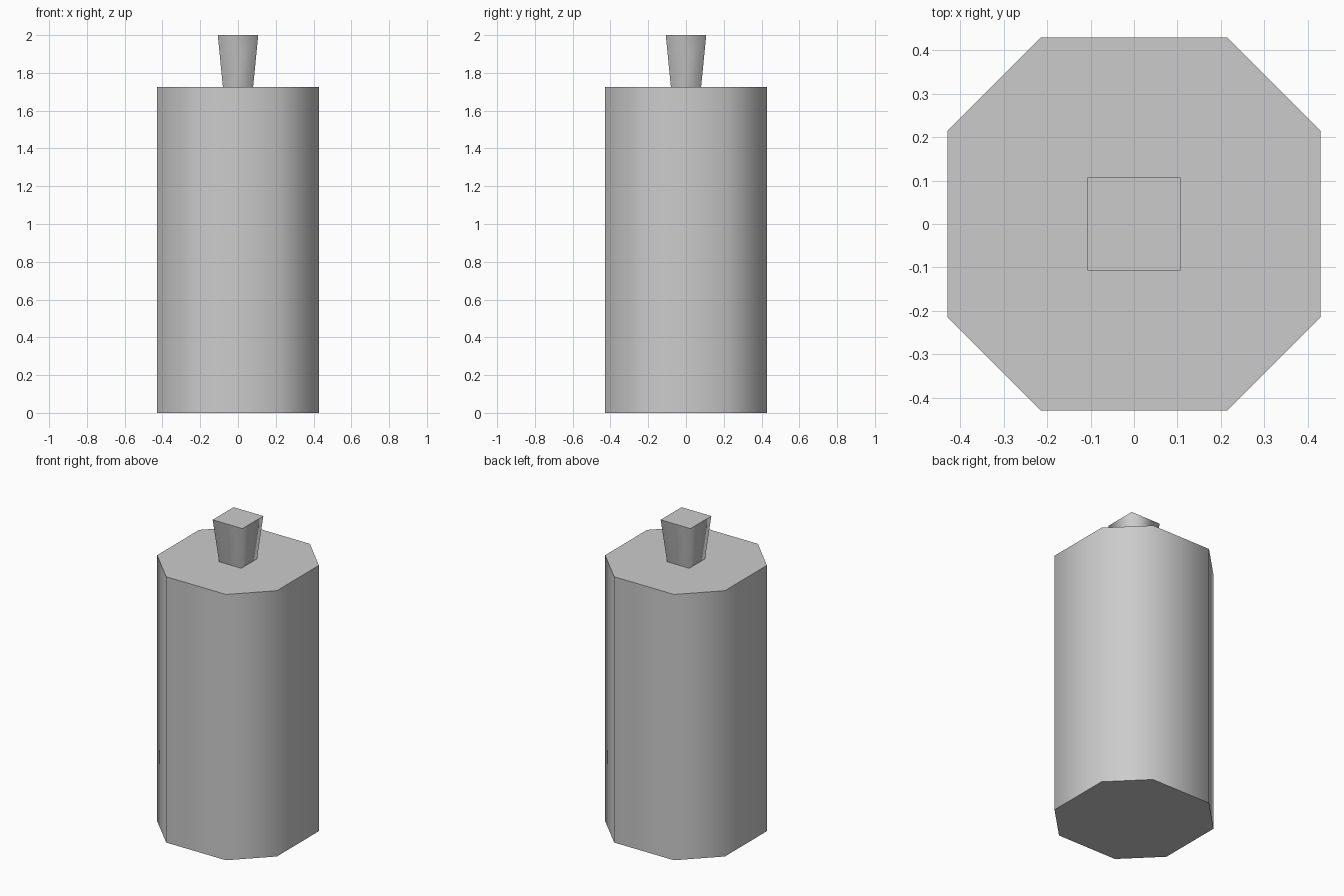
import bpy
import bmesh

if "Cube" in bpy.data.objects:
    bpy.data.objects.remove(bpy.data.objects["Cube"])


def prism(name, bottom, top, z0, z1):
    """Capped solid between two matching outlines: smooth sides, flat caps."""
    bm = bmesh.new()
    lower = [bm.verts.new((x, y, z0)) for x, y in bottom]
    upper = [bm.verts.new((x, y, z1)) for x, y in top]
    n = len(lower)
    for i in range(n):
        j = (i + 1) % n
        bm.faces.new((lower[i], lower[j], upper[j], upper[i])).smooth = True
    bm.faces.new(lower[::-1])
    bm.faces.new(upper)
    mesh = bpy.data.meshes.new(name)
    bm.to_mesh(mesh)
    bm.free()
    obj = bpy.data.objects.new(name, mesh)
    bpy.context.collection.objects.link(obj)
    return obj


def square(h):
    return [(-h, -h), (h, -h), (h, h), (-h, h)]


def chamfered_square(h, c):
    """Eight-sided outline, listed counter-clockwise."""
    pts = []
    x, y = h, -c
    for _ in range(4):
        pts += [(x, y), (x if x in (h, -h) else -x, y if y in (h, -h) else -y)]
        x, y = -y, x
    return pts


# Eight-sided bottle body
outline = chamfered_square(0.43, 0.215)
prism("bottle_body", outline, outline, 0.0, 1.725)

# Square stopper flaring toward the top
prism("stopper", square(0.08), square(0.107), 1.725, 2.0)
